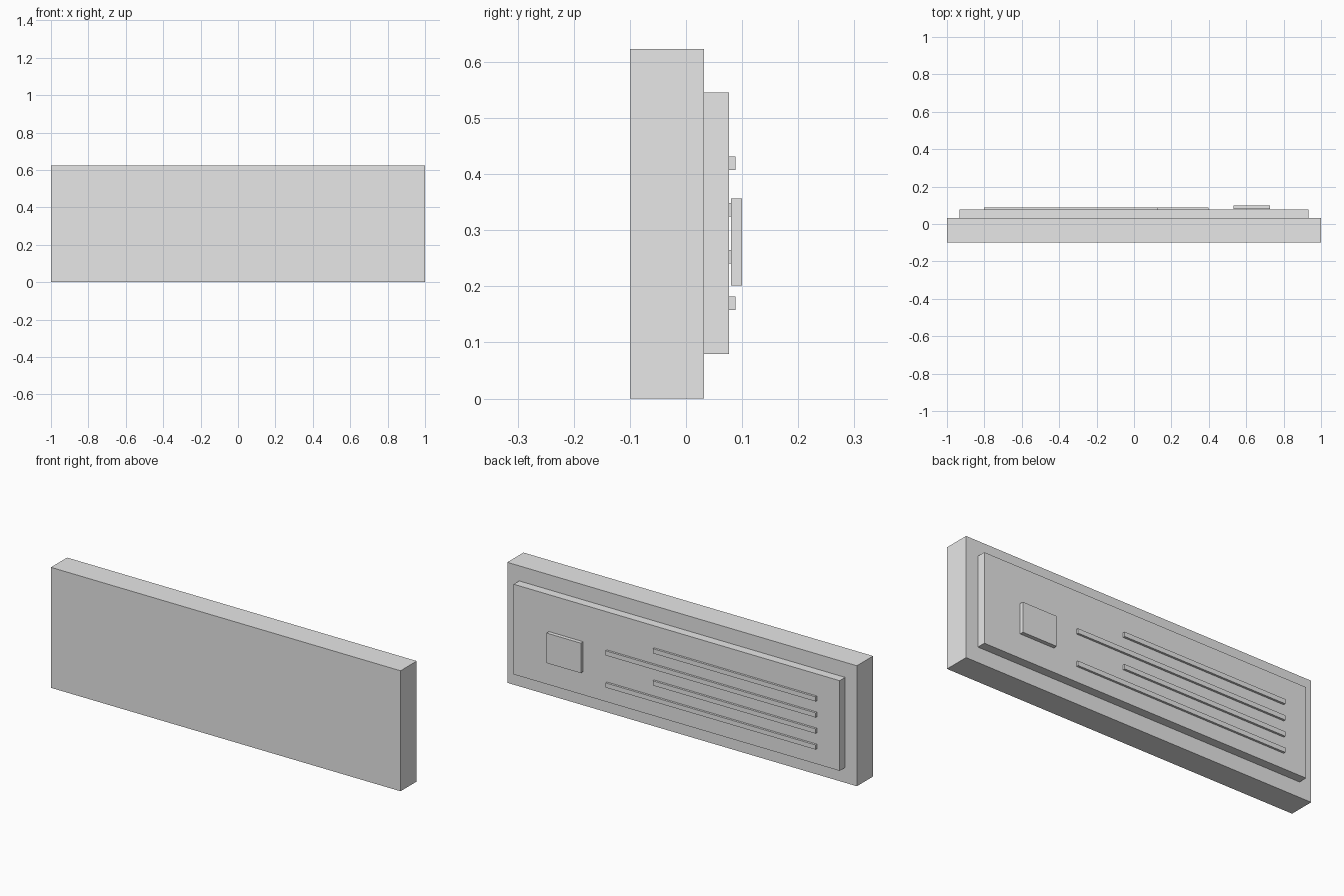
import bpy

if "Cube" in bpy.data.objects:
    bpy.data.objects.remove(bpy.data.objects["Cube"])

grey = bpy.data.materials.new("light_grey")
grey.diffuse_color = (0.8, 0.8, 0.8, 1)
grey.use_nodes = True
grey.node_tree.nodes["Principled BSDF"].inputs["Base Color"].default_value = grey.diffuse_color


def box(name, x, y, z):
    """Box spanning the (min, max) ranges on each axis."""
    spans = (x, y, z)
    bpy.ops.mesh.primitive_cube_add(size=1, location=[(a + b) / 2 for a, b in spans])
    ob = bpy.context.object
    ob.name = name
    ob.scale = [b - a for a, b in spans]
    bpy.ops.object.transform_apply(location=False, rotation=False, scale=True)
    ob.data.materials.append(grey)
    return ob


# Main slab and the raised panel on its back
box("slab", (-1, 1), (-0.1, 0.032), (0, 0.623))
box("back_panel", (-0.933, 0.932), (0.032, 0.077), (0.079, 0.545))

# Square plate, set very slightly off the panel
box("square_plate", (0.532, 0.728), (0.08, 0.1), (0.201, 0.356))

# Four thin ribs, alternating long and short from the bottom up
for i in range(4):
    z = 0.158 + i * 0.083
    end = 0.398 if i % 2 == 0 else 0.128
    box(f"rib_{i + 1}", (-0.803, end), (0.077, 0.088), (z, z + 0.024))
